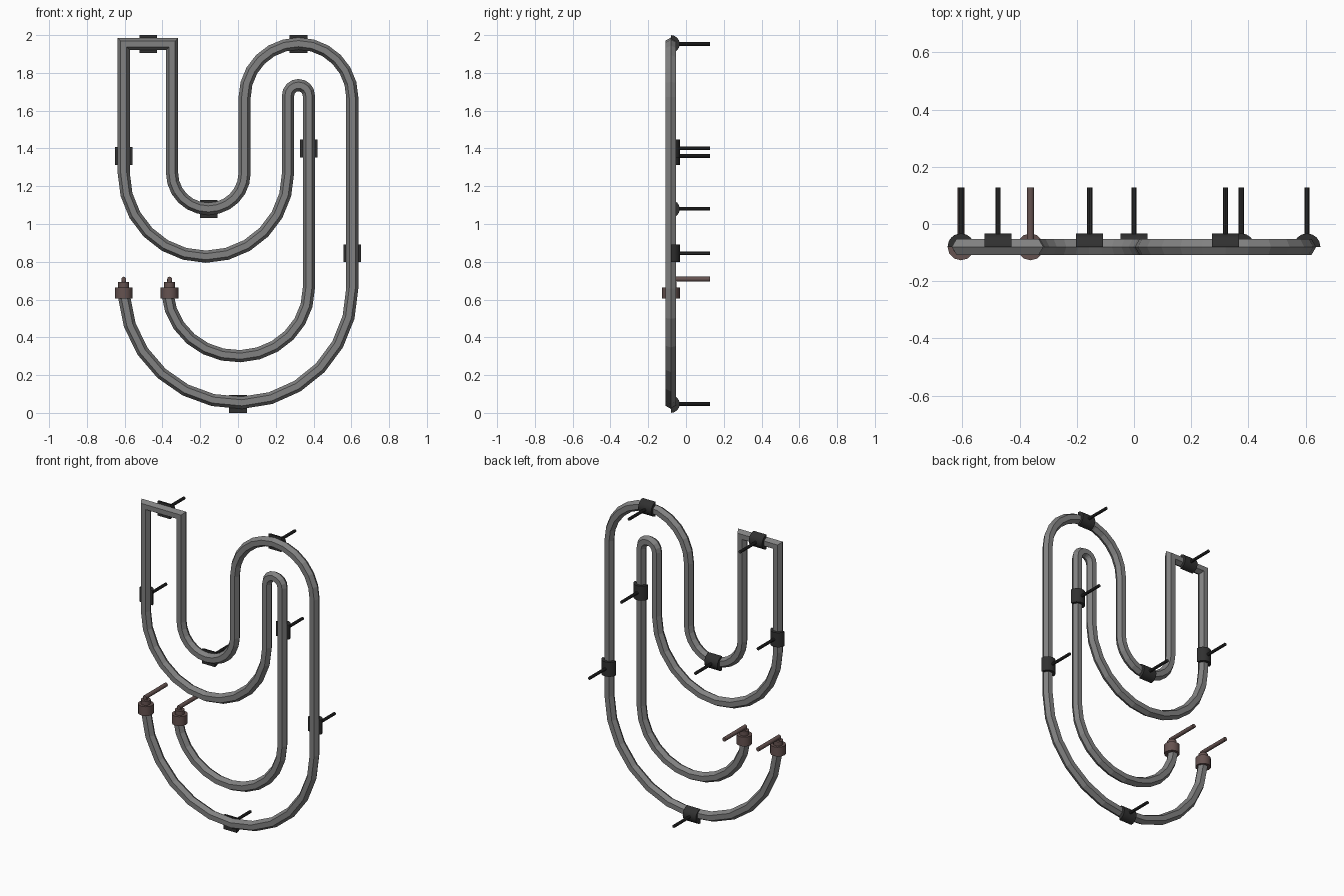
import bpy, bmesh, math
from mathutils import Vector, Matrix

if "Cube" in bpy.data.objects:
    bpy.data.objects.remove(bpy.data.objects["Cube"])

PLANE_Y = -0.08    # depth of the tube's centre line
BACK_Y = 0.127     # depth where the posts end
TUBE_R = 0.032
CLIP_R = 0.047


def material(name, rgb):
    m = bpy.data.materials.new(name)
    m.use_nodes = True
    m.diffuse_color = (*rgb, 1)
    m.node_tree.nodes["Principled BSDF"].inputs["Base Color"].default_value = (*rgb, 1)
    return m


GREY = material("tube grey", (0.22, 0.22, 0.22))
BLACK = material("clip black", (0.03, 0.03, 0.03))
BROWN = material("electrode brown", (0.13, 0.085, 0.08))


def finish(bm, name, mat, smooth=False):
    bmesh.ops.recalc_face_normals(bm, faces=bm.faces[:])
    mesh = bpy.data.meshes.new(name)
    bm.to_mesh(mesh)
    bm.free()
    mesh.materials.append(mat)
    obj = bpy.data.objects.new(name, mesh)
    bpy.context.collection.objects.link(obj)
    if smooth:
        bpy.ops.object.select_all(action="DESELECT")
        obj.select_set(True)
        bpy.context.view_layer.objects.active = obj
        bpy.ops.object.shade_smooth_by_angle(angle=math.radians(35))
    return obj


def add_cylinder(bm, start, end, radius, sides):
    a, b = Vector(start), Vector(end)
    rot = (b - a).to_track_quat("Z", "Y").to_matrix().to_4x4()
    bmesh.ops.create_cone(bm, cap_ends=True, segments=sides, radius1=radius,
                          radius2=radius, depth=(b - a).length,
                          matrix=Matrix.Translation((a + b) / 2) @ rot)


def arc(cx, cz, rx, rz, start, end, steps=12):
    """Points of an arc in the x-z plane, angles in degrees."""
    angles = [math.radians(start + (end - start) * i / steps) for i in range(steps + 1)]
    return [Vector((cx + rx * math.cos(t), cz + rz * math.sin(t))) for t in angles]


# Centre line of the bent tube, from the outer electrode to the inner one
path = arc(0, 0.66, 0.605, 0.607, 184, 360)
path += arc(0.32, 1.67, 0.285, 0.285, 0, 180)
path += arc(-0.157, 1.27, 0.192, 0.19, 360, 180)
path += [Vector((-0.349, 1.953)), Vector((-0.605, 1.953))]
path += arc(-0.17, 1.27, 0.435, 0.443, 180, 360)
path += arc(0.32, 1.68, 0.055, 0.055, 180, 0, 8)
path += arc(0, 0.66, 0.375, 0.36, 360, 184)

# Six-sided tube swept along the path with mitred joints
bm = bmesh.new()
rings = []
for i, p in enumerate(path):
    d_in = (p - path[max(i - 1, 0)]).normalized()
    d_out = (path[min(i + 1, len(path) - 1)] - p).normalized()
    tangent = (d_in + d_out).normalized()
    side = Vector((-tangent.y, tangent.x))
    stretch = 1 / max(tangent.dot(d_out if i == 0 else d_in), 0.5)
    ring = []
    for k in range(6):
        t = k * math.pi / 3
        q = p + side * (TUBE_R * math.cos(t) * stretch)
        ring.append(bm.verts.new((q.x, PLANE_Y + TUBE_R * math.sin(t), q.y)))
    rings.append(ring)
for r0, r1 in zip(rings, rings[1:]):
    for k in range(6):
        n = (k + 1) % 6
        bm.faces.new((r0[k], r0[n], r1[n], r1[k]))
bm.faces.new(rings[0])
bm.faces.new(rings[-1])
finish(bm, "bent_tube", GREY)


# Half-round clip behind the tube, with a post to the wall
def clip(name, x, z, along_x):
    bm = bmesh.new()
    profile = []
    for i in range(9):
        t = math.pi * i / 8
        across, y = CLIP_R * math.cos(t), PLANE_Y + CLIP_R * math.sin(t)
        profile.append(bm.verts.new((x - CLIP_R, y, z + across) if along_x
                                    else (x + across, y, z - CLIP_R)))
    face = bm.faces.new(profile)
    moved = bmesh.ops.extrude_face_region(bm, geom=[face])["geom"]
    step = (2 * CLIP_R, 0, 0) if along_x else (0, 0, 2 * CLIP_R)
    bmesh.ops.translate(bm, vec=step, verts=[v for v in moved if isinstance(v, bmesh.types.BMVert)])
    add_cylinder(bm, (x, PLANE_Y + 0.04, z), (x, BACK_Y, z), 0.0095, 10)
    finish(bm, name, BLACK, True)


clip("clip_top_right", -0.475, 1.953, True)
clip("clip_top_left", 0.32, 1.953, True)
clip("clip_inner_bend", -0.155, 1.08, True)
clip("clip_bottom", 0, CLIP_R, True)
clip("clip_right_side", -0.605, 1.36, False)
clip("clip_inner_side", 0.375, 1.4, False)
clip("clip_left_side", 0.605, 0.845, False)

# Stepped electrode caps with their wall posts
for name, x in (("outer_electrode", -0.605), ("inner_electrode", -0.362)):
    bm = bmesh.new()
    for z0, z1, radius in ((0.605, 0.665, CLIP_R), (0.66, 0.692, 0.029), (0.69, 0.708, 0.013)):
        add_cylinder(bm, (x, PLANE_Y, z0), (x, PLANE_Y, z1), radius, 12)
    add_cylinder(bm, (x, PLANE_Y - 0.012, 0.708), (x, BACK_Y, 0.708), 0.013, 12)
    finish(bm, name, BROWN, True)
